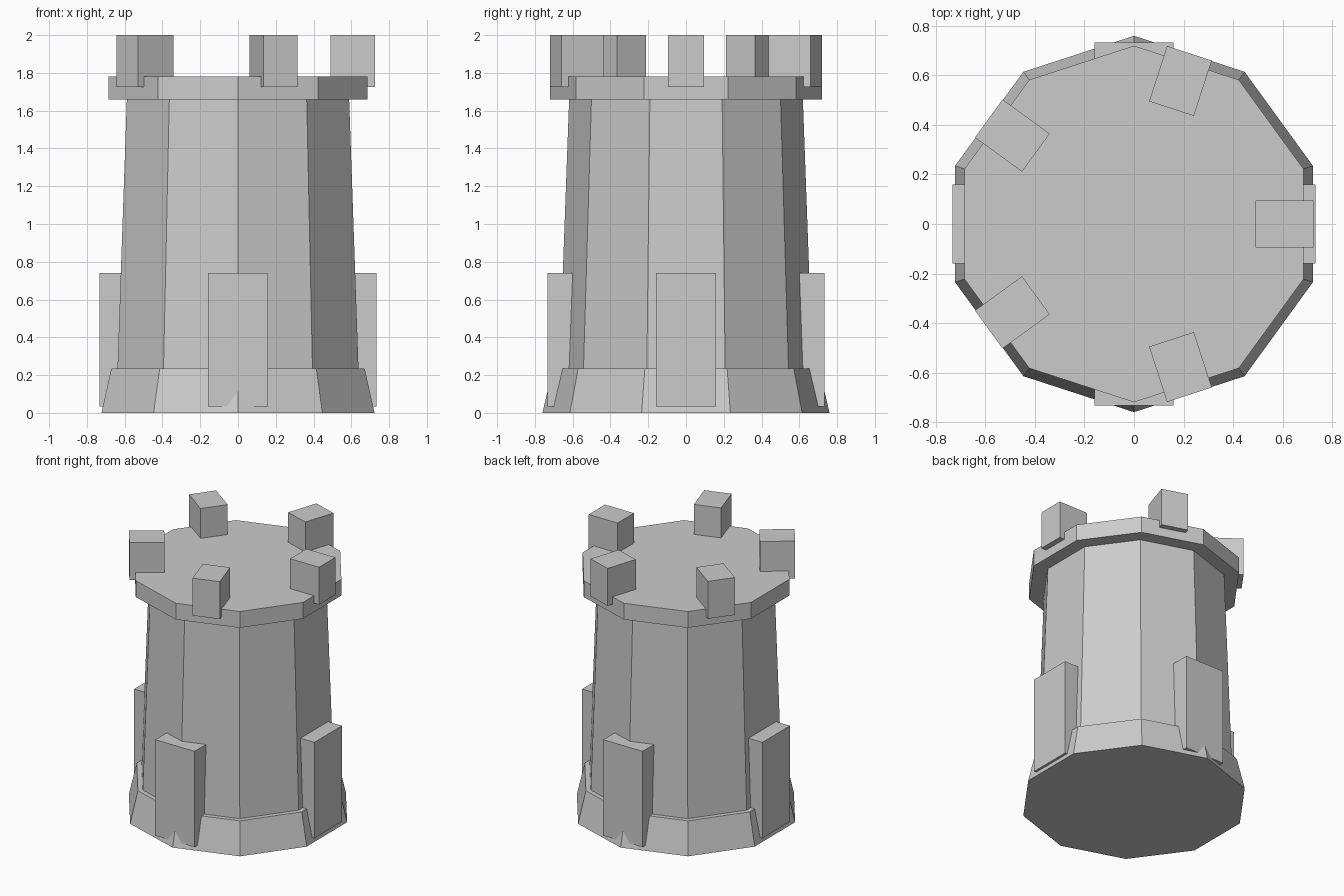
import bpy
from math import cos, sin, pi, radians

if "Cube" in bpy.data.objects:
    bpy.data.objects.remove(bpy.data.objects["Cube"])


def tapered_ring(name, r_bottom, r_top, z0, z1):
    """Ten-sided frustum with a corner pointing to the front."""
    bpy.ops.mesh.primitive_cone_add(vertices=10, radius1=r_bottom, radius2=r_top,
                                    depth=z1 - z0, location=(0, 0, (z0 + z1) / 2))
    bpy.context.object.name = name


def radial_box(name, angle, r0, r1, width, z0, z1):
    """Box placed around the tower, facing outward."""
    r = (r0 + r1) / 2
    bpy.ops.mesh.primitive_cube_add(size=1, location=(r * cos(angle), r * sin(angle), (z0 + z1) / 2),
                                    rotation=(0, 0, angle))
    ob = bpy.context.object
    ob.name = name
    ob.scale = (r1 - r0, width, z1 - z0)
    bpy.ops.object.transform_apply(location=False, rotation=False, scale=True)


# Tower body
tapered_ring("plinth", 0.76, 0.705, 0.0, 0.235)
tapered_ring("shaft", 0.672, 0.618, 0.2, 1.68)
tapered_ring("parapet_slab", 0.72, 0.72, 1.66, 1.78)

# Battlements
for i in range(5):
    radial_box(f"merlon_{i + 1}", radians(72 * i), 0.49, 0.725, 0.19, 1.725, 2.0)

# Buttresses
for i in range(4):
    radial_box(f"buttress_{i + 1}", i * pi / 2, 0.515, 0.733, 0.32, 0.035, 0.74)
